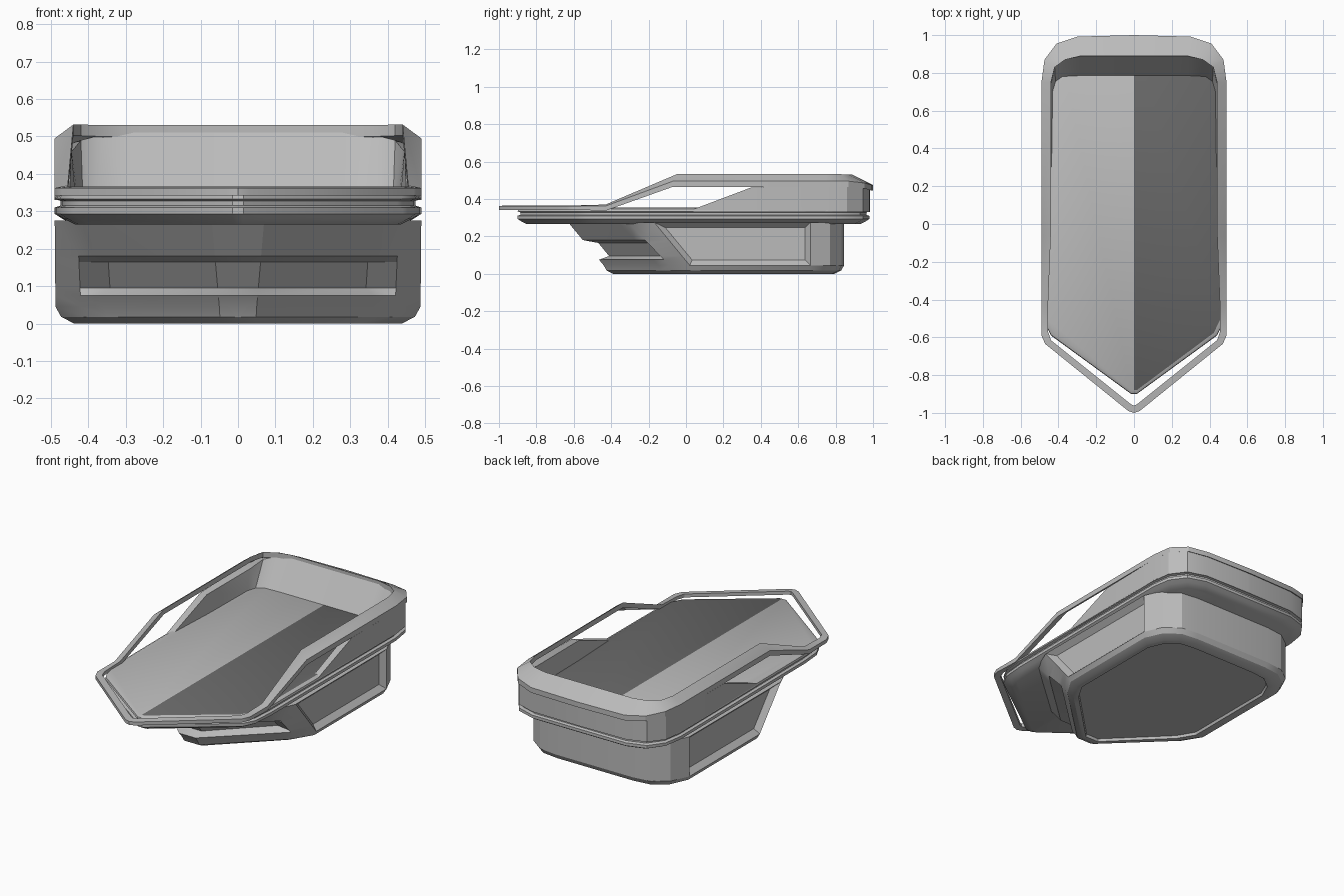
import bpy, bmesh

if "Cube" in bpy.data.objects:
    bpy.data.objects.remove(bpy.data.objects["Cube"])


def paint(name, v):
    m = bpy.data.materials.new(name)
    m.diffuse_color = (v, v, v, 1)
    m.use_nodes = True
    m.node_tree.nodes["Principled BSDF"].inputs["Base Color"].default_value = m.diffuse_color
    return m


grey = paint("hull_grey", .5)
dark = paint("dark_grey", .14)


def finish(name, bm):
    """Mirror the half, keep a centre crease, shade smooth by angle."""
    dup = bmesh.ops.duplicate(bm, geom=bm.verts[:] + bm.edges[:] + bm.faces[:])["geom"]
    for v in dup:
        if isinstance(v, bmesh.types.BMVert):
            v.co.x *= -1
    bmesh.ops.remove_doubles(bm, verts=bm.verts, dist=0.0005)
    bmesh.ops.recalc_face_normals(bm, faces=bm.faces)
    seam = [e for e in bm.edges if all(abs(v.co.x) < .001 for v in e.verts)]
    bmesh.ops.split_edges(bm, edges=seam)
    for f in bm.faces:
        f.smooth = True
    me = bpy.data.meshes.new(name)
    bm.to_mesh(me)
    bm.free()
    ob = bpy.data.objects.new(name, me)
    bpy.context.collection.objects.link(ob)
    me.materials.append(grey)
    me.materials.append(dark)
    me.set_sharp_from_angle(angle=.5)
    return ob


def skin(bm, rings, closed=False):
    rows = [[bm.verts.new(p) for p in r] for r in rings]
    n = len(rows[0])
    for a, b in zip(rows, rows[1:]):
        for i in range(n if closed else n - 1):
            j = (i + 1) % n
            bm.faces.new((a[i], a[j], b[j], b[i]))
    return rows


def ring(half, inset, z):
    """Half outline from bow to stern, drawn in by an inset."""
    ymid = (half[0][1] + half[-1][1]) / 2
    ylen = (half[-1][1] - half[0][1]) / 2
    return [(x * (1 - inset / 0.49), ymid + (y - ymid) * (1 - inset / ylen), z)
            for x, y in half]


def sweep(name, sections):
    """Bar skinned through four-cornered sections."""
    bm = bmesh.new()
    rows = skin(bm, sections, True)
    if abs(sections[0][0][0]) > 0.001:
        bm.faces.new(rows[0])
    return finish(name, bm)


# Lower hull: raked bow with a recessed band, chamfered shoulders, side panels
stern = [(.488, .665), (.44, .77), (.355, .832), (.25, .845), (0, .845)]
top = [(0, -.63), (.07, -.63), (.375, -.36), (.43, -.31), (.49, -.17)] + stern
low = [(0, -.44), (.05, -.44), (.36, -.147), (.42, -.09), (.488, .02)] + stern


def between(z, recess=0):
    t = (z - .045) / .23
    pts = [(a + (c - a) * t, b + (d - b) * t) for (a, b), (c, d) in zip(low, top)]
    for i in range(3):
        x, y = pts[i]
        pts[i] = (x - recess * .3 * (i == 2), y + recess)
    return ring(pts, 0, z)


bm = bmesh.new()
rows = skin(bm, [ring(low, .085, .015), ring(low, .08, 0), ring(low, .05, 0),
                 ring(low, .015, .018), between(.045), between(.075),
                 between(.095, .07), between(.165, .07), between(.18), between(.275)])
bm.faces.new(rows[0])
bm.faces.new(rows[-1])
panel = [f for f in bm.faces if f.calc_center_median().z > .046
         and all(v.co.x > .48 for v in f.verts)
         and max(v.co.y for v in f.verts) > .6]
for f in panel:
    f.normal_update()
    if f.normal.x < 0:
        f.normal_flip()
bmesh.ops.inset_region(bm, faces=panel, thickness=.028, use_even_offset=True)
for v in {v for f in panel for v in f.verts}:
    v.co.x -= .03
finish("lower_hull", bm)

# Deck slab with grooved rubbing band; one half of the top is the darker grey
rim = [(0, -.9), (.015, -.9), (.44, -.59), (.475, -.52), (.485, -.4), (.49, .75),
       (.472, .86), (.41, .945), (.3, .98), (0, .98)]
bm = bmesh.new()
rows = skin(bm, [ring(rim, d, z) for d, z in
                 [(.05, .265), (.02, .28), (0, .293), (0, .31), (.015, .315),
                  (.015, .328), (0, .333), (.003, .345), (.02, .354)]])
bm.faces.new(rows[0])
bm.faces.new(rows[-1])
deck = finish("deck", bm)
for p in deck.data.polygons:
    if len(p.vertices) > 4 and p.center.x > 0 and p.center.z > .35:
        p.material_index = 1

# Bulwark: rises along the sides and wraps round the stern
# outer x, y, inner foot x, y, inner top x, y, top z
stations = [(.485, .04, .45, .04, .45, .04, .345), (.487, .35, .435, .35, .445, .35, .462),
            (.49, .74, .43, .7, .44, .74, .465), (.474, .86, .415, .75, .42, .83, .49),
            (.41, .945, .38, .775, .36, .88, .505), (.3, .98, .28, .78, .28, .89, .51),
            (0, .985, 0, .78, 0, .89, .51)]
sweep("bulwark", [[(x, y, .33), (x, y, min(z, .475)), (tx, ty, z), (fx, fy, .345)]
                  for x, y, fx, fy, tx, ty, z in stations])

# Rail: flat round the bow, climbs at the sides, leans inward at the stern
# outer x, y, z, inner x, y, z, thickness
path = [(0, -1, .362, 0, -.962, .366, .02), (.03, -.99, .362, .015, -.955, .366, .02),
        (.47, -.635, .362, .44, -.615, .366, .02), (.49, -.59, .362, .455, -.57, .366, .02),
        (.49, -.43, .362, .455, -.43, .37, .025), (.49, -.07, .495, .44, -.05, .532, .03),
        (.49, .75, .495, .44, .75, .532, .03), (.474, .87, .495, .42, .83, .532, .03),
        (.41, .955, .485, .365, .87, .53, .03), (.3, .992, .475, .28, .89, .53, .03),
        (0, 1, .475, 0, .89, .53, .03)]
sweep("rail", [[(a, b, c), (d, e, f), (d, e, f - t), (a, b, c - t)]
               for a, b, c, d, e, f, t in path])
